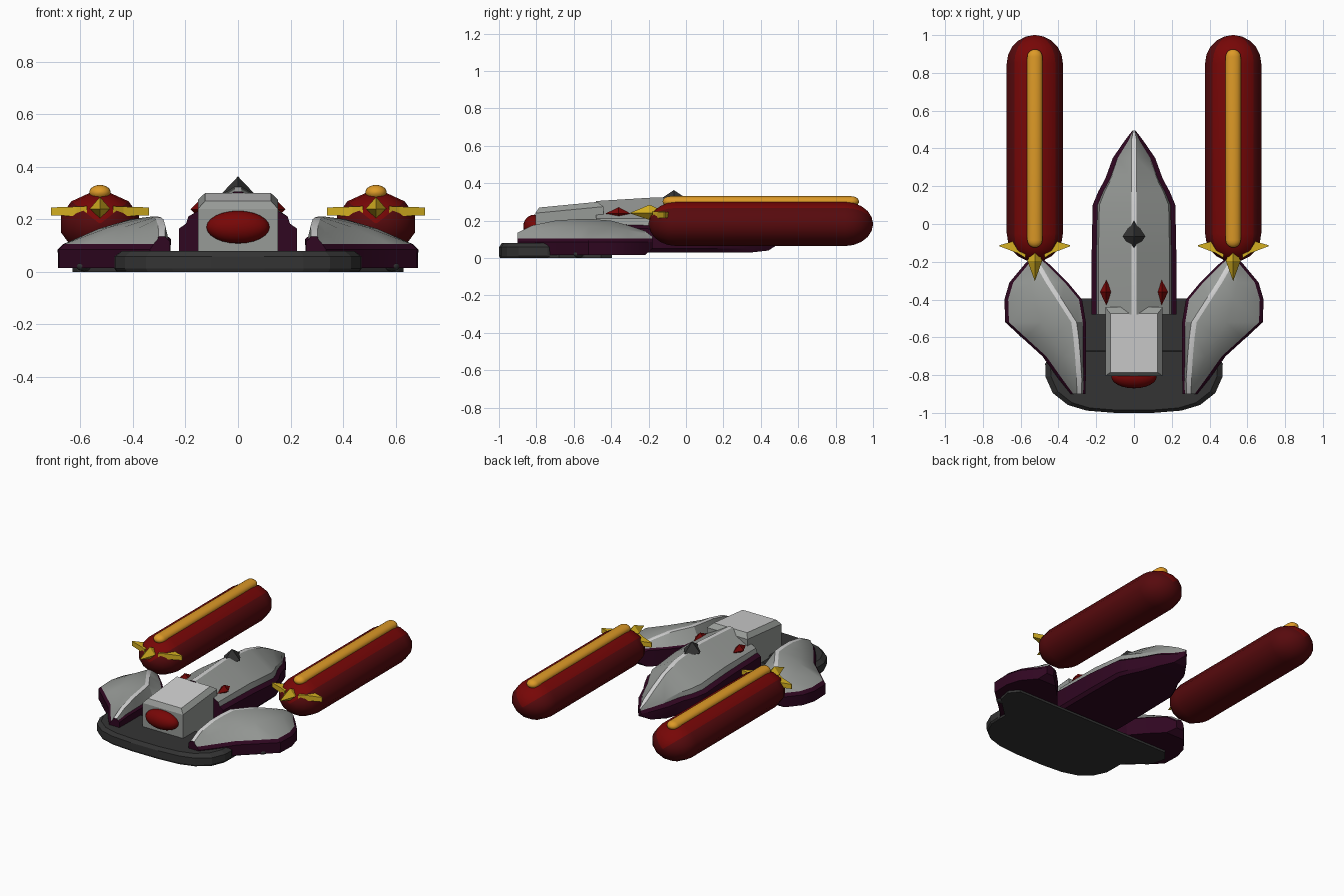
import bpy, bmesh, math
from mathutils import Vector

if "Cube" in bpy.data.objects:
    bpy.data.objects.remove(bpy.data.objects["Cube"])


def material(name, r, g, b):
    m = bpy.data.materials.new(name)
    m.diffuse_color = (r, g, b, 1)
    m.use_nodes = True
    m.node_tree.nodes["Principled BSDF"].inputs["Base Color"].default_value = m.diffuse_color
    return m


RED = material("red", .185, .002, .002)
DEEP = material("deep red", .095, .003, .004)
ORANGE = material("orange", .72, .32, .02)
GOLD = material("gold", .66, .43, .015)
PURPLE = material("dark purple", .029, .002, .015)
DARK = material("charcoal", .034, .034, .034)
GREY = material("hull grey", .31, .325, .31)
LIGHT = material("light grey", .63, .63, .63)


def finish(name, bm, mats, angle=None):
    bmesh.ops.recalc_face_normals(bm, faces=bm.faces)
    me = bpy.data.meshes.new(name)
    bm.to_mesh(me)
    bm.free()
    for m in mats:
        me.materials.append(m)
    for p in me.polygons:
        p.use_smooth = angle is not None
    if angle:
        me.set_sharp_from_angle(angle=math.radians(angle))
    ob = bpy.data.objects.new(name, me)
    bpy.context.collection.objects.link(ob)
    return ob


def loft(name, sections, mats, strips=None, angle=None, top=0):
    """Skin closed sections of equal length; strips picks a material per side."""
    bm = bmesh.new()
    rings = [[bm.verts.new(p) for p in s] for s in sections]
    n = len(rings[0])
    for a, b in zip(rings, rings[1:]):
        for i in range(n):
            j = (i + 1) % n
            f = bm.faces.new((a[i], a[j], b[j], b[i]))
            f.material_index = strips[i] if strips else 0
    bm.faces.new(rings[0])
    bm.faces.new(rings[-1]).material_index = top
    return finish(name, bm, mats, angle)


def capsule(name, x, z, y0, y1, rx, rz, cap, sides, mats, strips, angle):
    ring = [(y0 + cap * (1 - math.cos(math.radians(t))), math.sin(math.radians(t)))
            for t in (2, 18, 36, 54, 72, 90)]
    ring += [(y0 + y1 - y, s) for y, s in reversed(ring)]
    secs = [[(x + rx * s * math.cos(a), y, z + rz * s * math.sin(a))
             for a in [(i + .5) * math.tau / sides for i in range(sides)]] for y, s in ring]
    return loft(name, secs, mats, strips, angle)


def gem(name, c, left, right, front, back, down, up, mat):
    """Eight-faced crystal with a separate reach in each direction."""
    bm = bmesh.new()
    c = Vector(c)
    v = [bm.verts.new(c + Vector(d)) for d in (
        (-left, 0, 0), (0, -front, 0), (right, 0, 0), (0, back, 0), (0, 0, -down), (0, 0, up))]
    for i in range(4):
        for k in (4, 5):
            bm.faces.new((v[i], v[(i + 1) % 4], v[k]))
    return finish(name, bm, [mat])


def ellipsoid(name, c, r, mat):
    bm = bmesh.new()
    bmesh.ops.create_uvsphere(bm, u_segments=24, v_segments=12, radius=1)
    for v in bm.verts:
        v.co = Vector([c[i] + r[i] * v.co[i] for i in range(3)])
    return finish(name, bm, [mat], 60)


# Base: thin plate reaching under the wings, and a raised rounded front lip
def outline(half, z, s=1.0, cy=-.75):
    pts = half + [(-x, y) for x, y in reversed(half)]
    return [(x * s, cy + (y - cy) * s, z) for x, y in pts]


front_edge = [(.47, -.74), (.468, -.81), (.43, -.895), (.35, -.958), (.25, -.988), (.10, -1.0)]
plate = [(.59, -.39), (.64, -.45), (.62, -.54), (.47, -.68)] + front_edge
lip = [(.43, -.67)] + front_edge
loft("base_plate", [outline(plate, 0, .985, -.7), outline(plate, .016, .985, -.7)], [DARK])
loft("base_lip", [outline(lip, 0, .98), outline(lip, .012), outline(lip, .058),
                  outline(lip, .08, .94)], [DARK])

# Central hull: purple lower sides, grey back, light ridge line
hull = []
for y, w, top, zp, bot in [(-.48, .224, .305, .175, .03), (-.15, .224, .325, .165, .03),
                           (.10, .219, .30, .145, .03), (.17, .19, .28, .135, .03),
                           (.24, .152, .26, .13, .03), (.35, .112, .205, .12, .03),
                           (.44, .05, .155, .105, .04), (.495, .008, .12, .10, .075)]:
    r = min(.014, w * .5)
    g = max(w - .026, w * .6)
    zs = zp + (top - zp) * .28
    half = [(w * .92, bot), (w, bot + .02), (w, zp - .01), (g, zp + .008), (g * .95, zs), (r, top)]
    hull.append([(x, y, z) for x, z in half] + [(-x, y, z) for x, z in reversed(half)])
loft("central_hull", hull, [PURPLE, GREY, LIGHT], [0, 0, 0, 1, 1, 2, 1, 1, 0, 0, 0, 0], 25)

# Cabin block with a chamfered, gently rising roof
loft("cabin", [
    [(-.152, -.805, .06), (.152, -.805, .06), (.152, -.44, .06), (-.152, -.44, .06)],
    [(-.152, -.805, .24), (.152, -.805, .24), (.152, -.44, .275), (-.152, -.44, .275)],
    [(-.125, -.785, .27), (.125, -.785, .27), (.125, -.475, .30), (-.125, -.475, .30)],
], [GREY, LIGHT], top=1)
ellipsoid("front_lamp", (0, -.81, .17), (.12, .06, .062), RED)
gem("top_crystal", (0, -.065, .30), .06, .06, .095, .095, .04, .063, DARK)

# Wing stations: y, inner x, ridge x, outer x, ridge height
WING = [(-.90, .258, .29, .335, .135), (-.82, .255, .29, .40, .175), (-.70, .255, .298, .485, .20),
        (-.60, .255, .307, .595, .207), (-.52, .255, .318, .682, .21), (-.40, .275, .395, .686, .20),
        (-.31, .35, .453, .66, .175), (-.22, .44, .505, .585, .145), (-.18, .49, .522, .548, .115)]

for side, s in (("left", -1), ("right", 1)):
    px = .525 * s
    # Side wing
    secs = []
    for y, xi, xr, xo, zr in WING:
        low = .015 if y < -.2 else .05
        edge = min(.02, (xo - xr) * .3)
        xg = xo - edge
        xn = xi + min(.016, (xr - xi) * .35)
        band = min(.014, (xr - xn) * .6)
        zi = min(.135, zr - .01)
        xm, zm = xg + (xr - xg) * .5, .105 + (zr - .105) * .62
        sec = [(xi + .004, low), (xo - .002, low), (xo, .085), (xg, .105), (xm, zm),
               (xr + band, zr), (xr - band, zr), (xn, zi), (xi, zi - .01)]
        secs.append([(x * s, y, z) for x, z in sec])
    loft(side + "_wing", secs, [PURPLE, GREY, LIGHT], [0, 0, 0, 1, 1, 2, 1, 0, 0], 25)
    ellipsoid(side + "_wing_stud", (.585 * s, -.572, .022), (.03, .03, .02), DARK)

    # Long pod: dark body, brighter band along the top, and a stripe
    capsule(side + "_pod", px, .182, -.20, 1.0, .154, .122, .15, 12, [DEEP, RED],
            [int(1 <= i <= 3) for i in range(12)], 50)
    capsule(side + "_pod_stripe", px, .302, -.125, .925, .041, .029, .04, 16, [ORANGE], None, 60)

    # Three thorns at the pod's front
    gem(side + "_front_thorn", (px, -.195, .24), .039, .039, .108, .10, .036, .045, GOLD)
    for tag, d in (("inner", -s), ("outer", s)):
        tip, root = px + d * .187, px + d * .09
        loft(side + "_" + tag + "_thorn", [
            [(px + d * .05, -.08, .21), (px + d * .05, -.18, .21),
             (px + d * .05, -.18, .25), (px + d * .05, -.08, .25)],
            [(root, -.085, .212), (root, -.155, .212), (root, -.155, .248), (root, -.085, .248)],
            [(tip, -.112, .215), (tip, -.118, .215), (tip, -.118, .245), (tip, -.112, .245)],
        ], [GOLD])

    # Red crystal on the hull shoulder
    gem(side + "_hull_crystal", (.147 * s, -.36, .238), .033, .033, .07, .064, .034, .034, RED)
